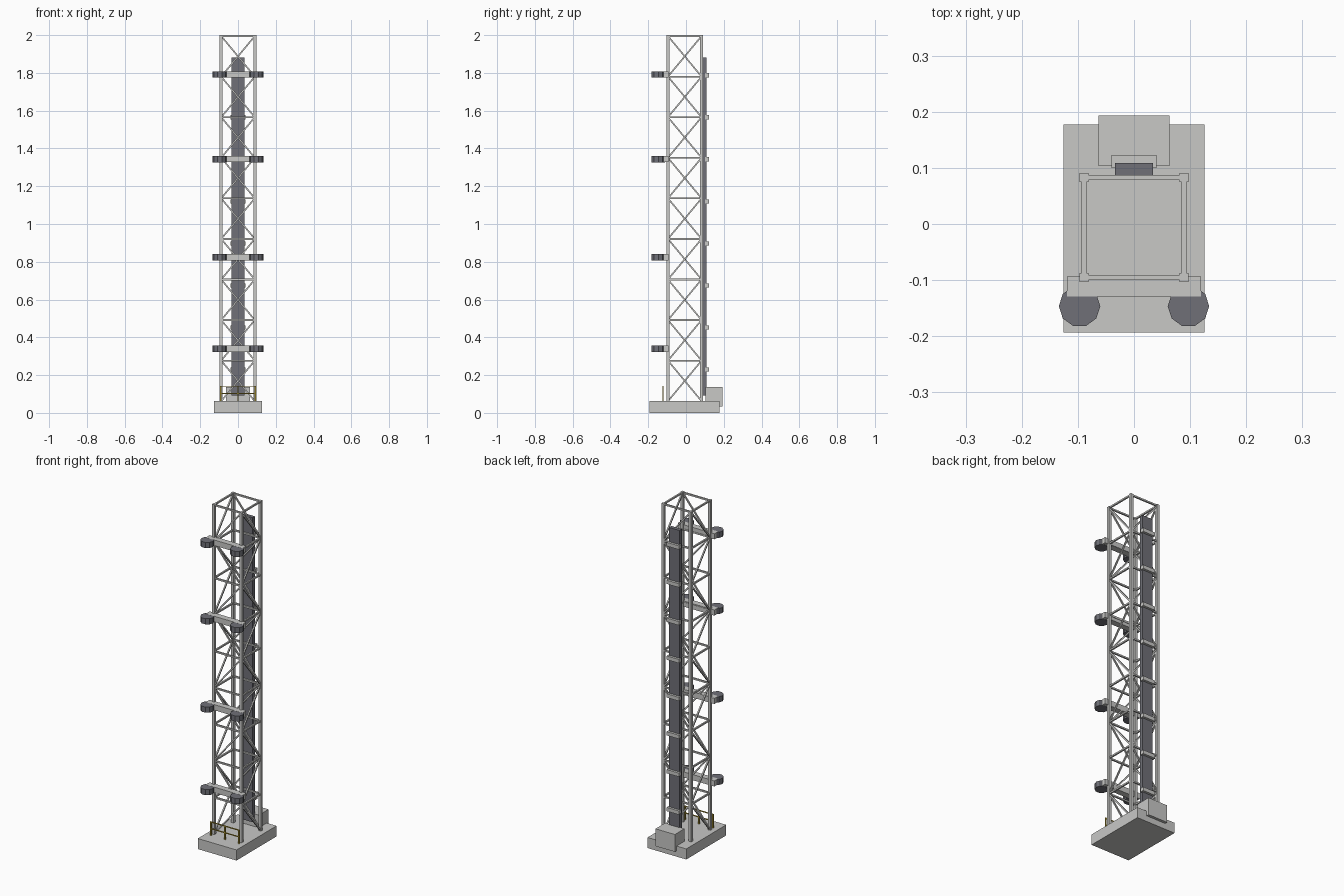
import bpy, bmesh
from mathutils import Vector, Matrix

old = bpy.data.objects.get("Cube")
if old:
    bpy.data.objects.remove(old, do_unlink=True)


def material(name, rgb):
    m = bpy.data.materials.new(name)
    m.use_nodes = True
    m.diffuse_color = (*rgb, 1)
    m.node_tree.nodes["Principled BSDF"].inputs["Base Color"].default_value = (*rgb, 1)
    return m


GREY = material("light grey steel", (0.58, 0.58, 0.565))
DARK = material("dark grey", (0.16, 0.163, 0.185))
YELLOW = material("safety yellow", (0.55, 0.40, 0.04))


def finish(name, bm, mat):
    mesh = bpy.data.meshes.new(name)
    bm.to_mesh(mesh)
    bm.free()
    mesh.materials.append(mat)
    ob = bpy.data.objects.new(name, mesh)
    bpy.context.collection.objects.link(ob)
    return ob


def add_box(bm, lo, hi):
    lo, hi = Vector(lo), Vector(hi)
    bmesh.ops.create_cube(bm, size=1, matrix=Matrix.Translation((lo + hi) / 2)
                          @ Matrix.Diagonal((*(hi - lo), 1)))


def add_beam(bm, a, b, width):
    a, b = Vector(a), Vector(b)
    d = b - a
    # keep the beam's sides square to the tower faces
    z = d.normalized()
    side = Vector((0, 1, 0)) if abs(z.y) < 0.01 else Vector((1, 0, 0))
    x = side.cross(z).normalized()
    y = z.cross(x)
    rot = Matrix((x, y, z)).transposed().to_4x4()
    bmesh.ops.create_cube(bm, size=1, matrix=Matrix.Translation((a + b) / 2) @ rot
                          @ Matrix.Diagonal((width, width, d.length, 1)))


def box(name, lo, hi, mat):
    bm = bmesh.new()
    add_box(bm, lo, hi)
    return finish(name, bm, mat)


# Foundation slab, rear machinery box and vertical duct
BASE = 0.062
box("base_slab", (-0.126, -0.1935, 0), (0.126, 0.1775, BASE), GREY)
box("rear_machinery_box", (-0.063, 0.1035, 0.034), (0.063, 0.1935, 0.136), GREY)
box("rear_duct", (-0.0335, 0.087, 0.093), (0.0335, 0.109, 1.882), DARK)

# Duct brackets
bm = bmesh.new()
for i in range(8):
    z = 0.23 + 0.2225 * i
    add_box(bm, (-0.04, 0.1, z - 0.011), (0.04, 0.123, z + 0.011))
finish("duct_brackets", bm, GREY)

# Lattice tower: corner posts
HALF, MID, BAYS, TOP = 0.089, -0.0065, 9, 1.995
corners = [(sx * HALF, MID + sy * HALF) for sx, sy in ((-1, -1), (1, -1), (1, 1), (-1, 1))]
bm = bmesh.new()
for x, y in corners:
    add_box(bm, (x - 0.008, y - 0.008, BASE), (x + 0.008, y + 0.008, 2))
finish("tower_posts", bm, GREY)

# Horizontal rings and zigzag diagonals on all four faces
rings, diagonals = bmesh.new(), bmesh.new()
step = (TOP - BASE) / BAYS
for bay in range(BAYS):
    z0, z1 = BASE + step * bay, BASE + step * (bay + 1)
    for k in range(4):
        a, b = corners[k], corners[(k + 1) % 4]
        add_beam(rings, (*a, z1), (*b, z1), 0.009)
        if (k + bay) % 2:
            a, b = b, a
        add_beam(diagonals, (*a, z0), (*b, z1), 0.008)
finish("tower_rings", rings, GREY)
finish("tower_diagonals", diagonals, GREY)

# Front arms with paired round pads
arms, pads = bmesh.new(), bmesh.new()
for z in (0.339, 0.824, 1.343, 1.791):
    add_box(arms, (-0.119, -0.1295, z - 0.016), (0.119, -0.0935, z + 0.017))
    for s in (-1, 1):
        # a ten-sided pad with one corner pointing sideways
        ring = bmesh.ops.create_cone(pads, cap_ends=True, segments=10, radius1=0.037,
                                     radius2=0.037, depth=0.033)["verts"]
        turn = Matrix.Rotation(3.14159 / 2, 4, "Z")
        bmesh.ops.transform(pads, verts=ring,
                            matrix=Matrix.Translation((s * 0.097, -0.1465, z)) @ turn)
finish("front_arms", arms, GREY)
finish("arm_pads", pads, DARK)

# Handrail on the front of the slab
bm = bmesh.new()
for x in (-0.091, 0, 0.091):
    add_beam(bm, (x, -0.121, BASE), (x, -0.121, 0.143), 0.006)
for z in (0.102, 0.141):
    add_beam(bm, (-0.094, -0.121, z), (0.094, -0.121, z), 0.005)
finish("front_handrail", bm, YELLOW)
